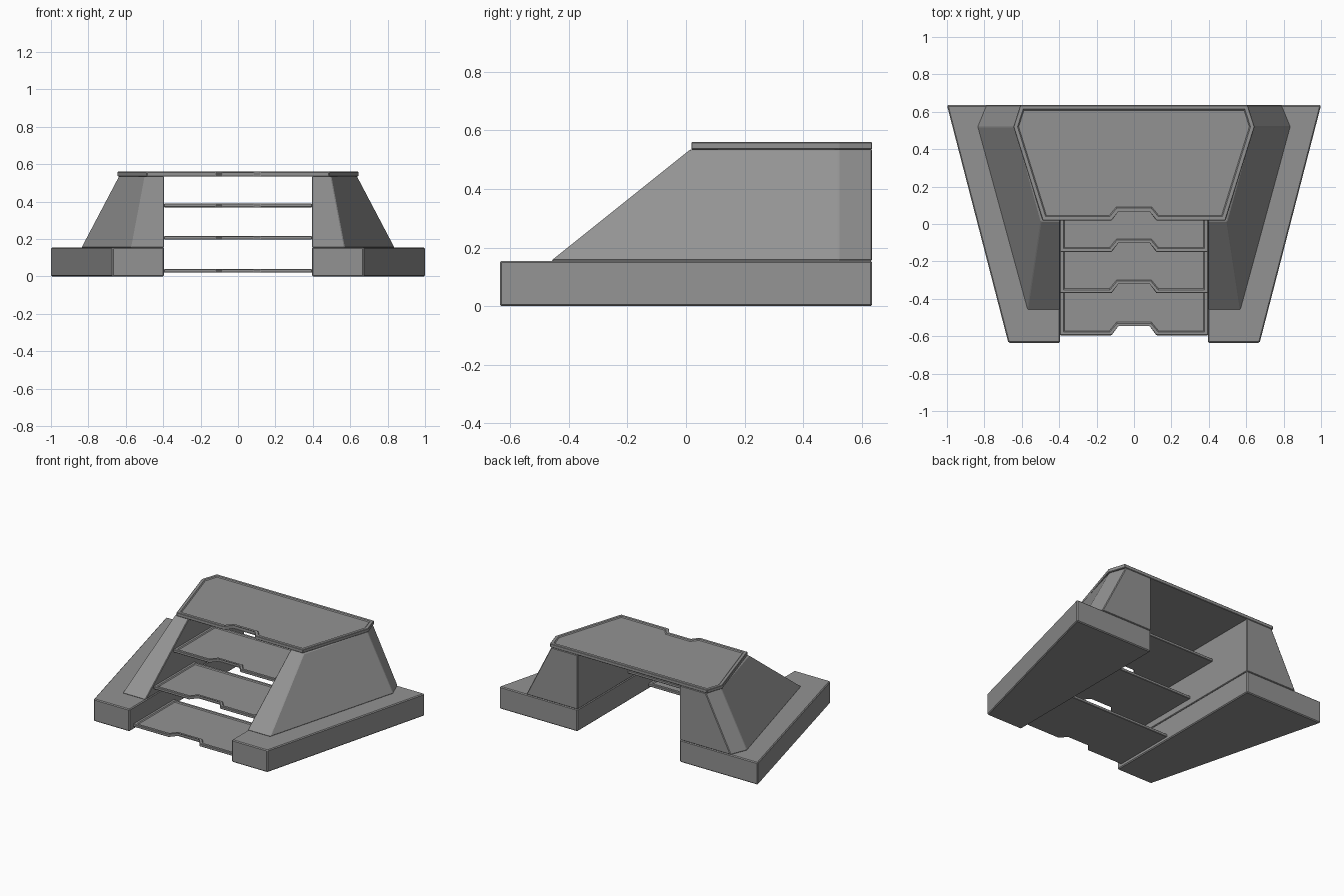
import bpy, bmesh

cube = bpy.data.objects.get("Cube")
if cube:
    bpy.data.objects.remove(cube, do_unlink=True)

GREY = (0.29, 0.29, 0.29, 1.0)
grey = bpy.data.materials.new("mid_grey")
grey.use_nodes = True
grey.diffuse_color = GREY
grey.node_tree.nodes["Principled BSDF"].inputs["Base Color"].default_value = GREY


def loft(name, bottom, top, z0, z1, bevel, panel=0.0, mirror=False):
    """Solid between two matching outlines, with softened edges and an optional sunken top panel."""
    bm = bmesh.new()
    low = [bm.verts.new((x, y, z0)) for x, y in bottom]
    high = [bm.verts.new((x, y, z1)) for x, y in top]
    bm.faces.new(low[::-1])
    bm.faces.new(high)
    n = len(low)
    for i in range(n):
        j = (i + 1) % n
        bm.faces.new((low[i], low[j], high[j], high[i]))
    bmesh.ops.bevel(bm, geom=bm.edges[:], offset=bevel, segments=1,
                    affect='EDGES', profile=0.5)
    bmesh.ops.recalc_face_normals(bm, faces=bm.faces[:])
    if panel:
        face = max((f for f in bm.faces if f.normal.z > 0.9), key=lambda f: f.calc_area())
        bmesh.ops.inset_region(bm, faces=[face], thickness=panel, use_even_offset=True)
        bmesh.ops.inset_region(bm, faces=[face], thickness=0.006, depth=-0.006,
                               use_even_offset=True)
    mesh = bpy.data.meshes.new(name)
    bm.to_mesh(mesh)
    bm.free()
    mesh.materials.append(grey)
    obj = bpy.data.objects.new(name, mesh)
    bpy.context.collection.objects.link(obj)
    if mirror:
        obj.modifiers.new("mirror", 'MIRROR')
    return obj


def plate(name, front, side, z0, z1, panel):
    """Flat tread with a tapered grip notch in the middle of its front edge."""
    half = [(0.085, front + 0.052), (0.12, front)] + side
    outline = half + [(-x, y) for x, y in reversed(half)]
    return loft(name, outline, outline, z0, z1, 0.003, panel)


INNER, BACK = 0.395, 0.635

# Plinths under both side walls
foot = [(INNER, -BACK), (0.672, -BACK), (1.0, BACK), (INNER, BACK)]
loft("side_plinths", foot, foot, 0.0, 0.155, 0.006, mirror=True)

# Sloping side walls
wall_foot = [(INNER, -0.46), (0.57, -0.46), (0.837, 0.52), (0.79, BACK), (INNER, BACK)]
wall_head = [(INNER, 0.015), (0.498, 0.015), (0.637, 0.52), (0.597, BACK), (INNER, BACK)]
loft("side_walls", wall_foot, wall_head, 0.155, 0.535, 0.004, mirror=True)

# Stair treads
for i, (front, z) in enumerate([(-0.595, 0.02), (-0.37, 0.197), (-0.15, 0.37)]):
    side = [(INNER, front), (INNER, front + 0.45)]
    plate(f"stair_tread_{i + 1}", front, side, z, z + 0.02, 0.015)

# Top platform
plate("top_platform", 0.018, [(0.488, 0.018), (0.645, 0.52), (0.608, BACK)], 0.535, 0.56, 0.018)
